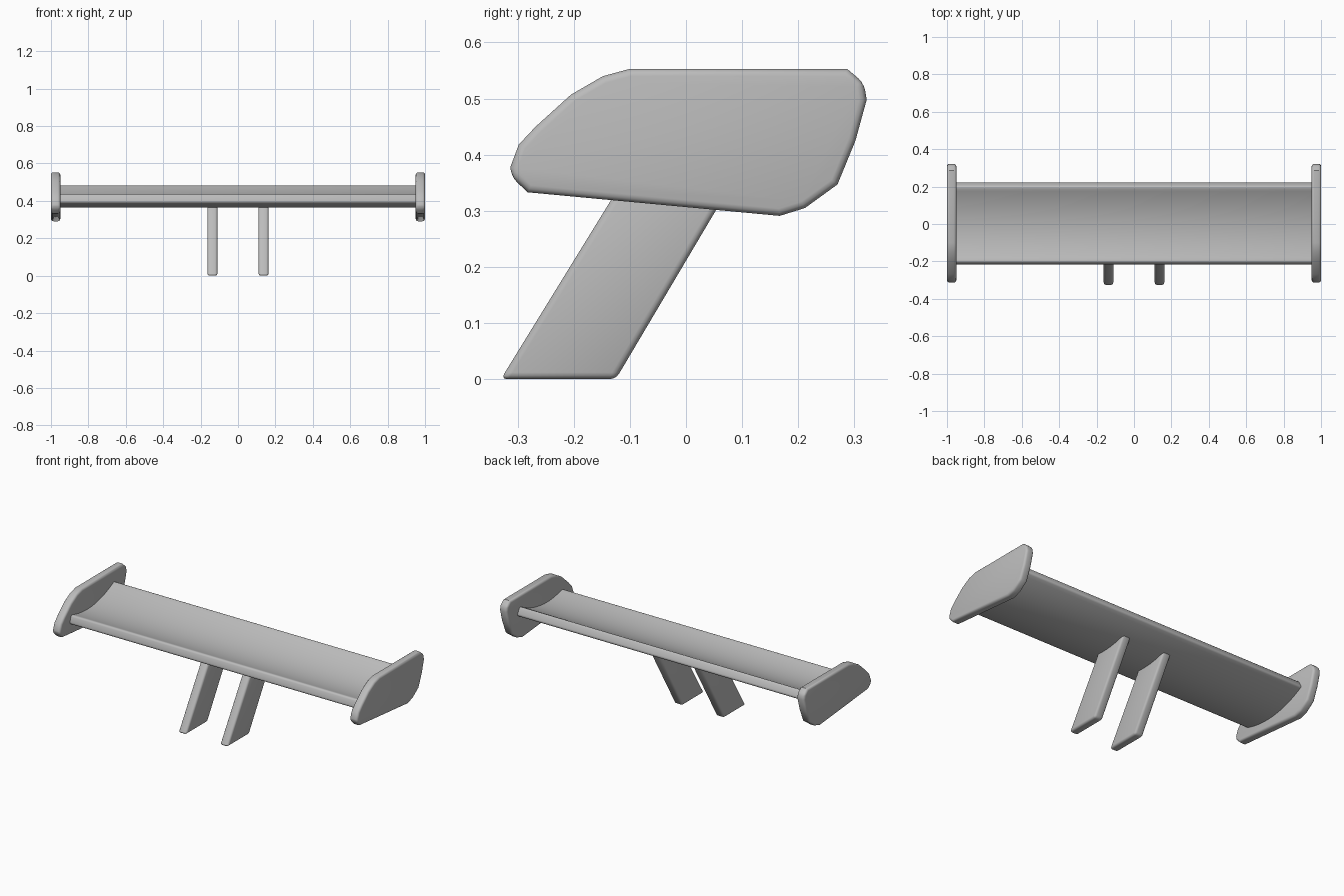
import bpy
import bmesh
from mathutils import Vector

cube = bpy.data.objects.get("Cube")
if cube:
    bpy.data.objects.remove(cube, do_unlink=True)

GREY = (0.5, 0.5, 0.5, 1.0)
grey = bpy.data.materials.new("mid grey")
grey.use_nodes = True
grey.diffuse_color = GREY
grey.node_tree.nodes["Principled BSDF"].inputs["Base Color"].default_value = GREY


def extrude_profile(name, profile, x_min, x_max, bevel):
    """Extrude a side (y, z) outline along x and round its edges."""
    bm = bmesh.new()
    face = bm.faces.new([bm.verts.new((x_min, y, z)) for y, z in profile])
    side = bmesh.ops.extrude_face_region(bm, geom=[face])
    moved = [v for v in side["geom"] if isinstance(v, bmesh.types.BMVert)]
    bmesh.ops.translate(bm, verts=moved, vec=(x_max - x_min, 0, 0))
    bmesh.ops.recalc_face_normals(bm, faces=bm.faces)
    mesh = bpy.data.meshes.new(name)
    bm.to_mesh(mesh)
    bm.free()
    mesh.materials.append(grey)
    obj = bpy.data.objects.new(name, mesh)
    bpy.context.collection.objects.link(obj)
    mod = obj.modifiers.new("rounded edges", 'BEVEL')
    mod.width = bevel
    mod.segments = 3
    mod.limit_method = 'ANGLE'
    mod.angle_limit = 0.7
    bpy.ops.object.select_all(action='DESELECT')
    obj.select_set(True)
    bpy.context.view_layer.objects.active = obj
    bpy.ops.object.modifier_apply(modifier=mod.name)
    bpy.ops.object.shade_smooth_by_angle(angle=0.6)
    return obj


# Wing blade: a sagging curve, thickened at right angles to itself
START, END, SAG, THICK, STEPS = Vector((-0.205, 0.44)), Vector((0.2, 0.487)), 0.045, 0.052, 16
upper, lower = [], []
for i in range(STEPS + 1):
    t = i / STEPS
    p = START.lerp(END, t) - Vector((0, SAG * 4 * t * (1 - t)))
    tangent = END - START - Vector((0, SAG * 4 * (1 - 2 * t)))
    down = Vector((tangent.y, -tangent.x)).normalized()
    upper.append(p)
    lower.append(p + down * THICK)
extrude_profile("wing_blade", upper + lower[::-1], -0.96, 0.96, 0.012)

# End plates and slanted support legs, one of each per side
plate = [(-0.10, 0.553), (0.287, 0.553), (0.317, 0.528), (0.322, 0.498),
         (0.302, 0.425), (0.27, 0.347), (0.212, 0.305), (0.167, 0.291),
         (-0.282, 0.333), (-0.311, 0.36), (-0.313, 0.378), (-0.298, 0.418),
         (-0.268, 0.45), (-0.205, 0.507), (-0.148, 0.54)]
leg = [(-0.33, 0), (-0.125, 0), (0.115, 0.405), (-0.09, 0.39)]
for label, s in (("left", 1), ("right", -1)):
    extrude_profile(label + "_end_plate", plate, *sorted((s * 0.95, s)), 0.013)
    extrude_profile(label + "_support_leg", leg, *sorted((s * 0.11, s * 0.163)), 0.012)
